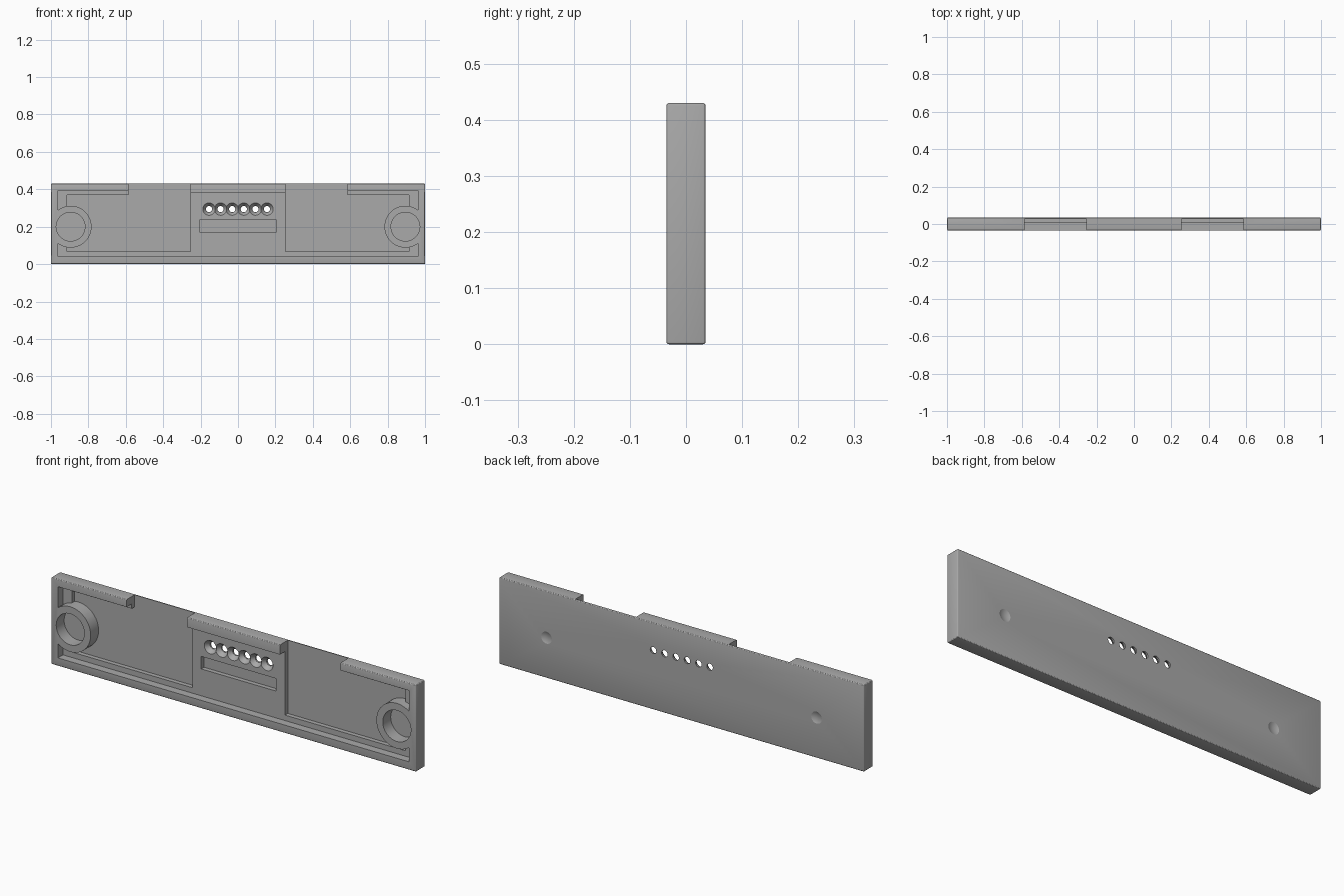
import bpy
import bmesh
from math import radians
from mathutils import Matrix, Vector

if "Cube" in bpy.data.objects:
    bpy.data.objects.remove(bpy.data.objects["Cube"], do_unlink=True)

WIDTH, DEPTH, HEIGHT = 2.0, 0.07, 0.43
FRONT, BACK = -DEPTH / 2, DEPTH / 2
STEP, FLOOR = 0.005, 0.027      # y of the shallow ledge and of the pocket floor
OUT = -0.1                      # y in front of the panel, where cutters start
BOSS_X, BOSS_Z = 0.895, 0.2
LIP, GAP = 0.254, 0.586         # edges of the two openings in the top rail

grey = bpy.data.materials.new("grey plastic")
grey.use_nodes = True
grey.diffuse_color = (0.4, 0.4, 0.4, 1)
grey.node_tree.nodes["Principled BSDF"].inputs["Base Color"].default_value = (0.4, 0.4, 0.4, 1)


def finish(name, bm):
    bmesh.ops.recalc_face_normals(bm, faces=bm.faces)
    mesh = bpy.data.meshes.new(name)
    bm.to_mesh(mesh)
    bm.free()
    mesh.materials.append(grey)
    obj = bpy.data.objects.new(name, mesh)
    bpy.context.collection.objects.link(obj)
    return obj


def box(name, x0, x1, y0, y1, z0, z1):
    bm = bmesh.new()
    size = Matrix.Diagonal((x1 - x0, y1 - y0, z1 - z0, 1))
    centre = Matrix.Translation(((x0 + x1) / 2, (y0 + y1) / 2, (z0 + z1) / 2))
    bmesh.ops.create_cube(bm, size=1, matrix=centre @ size)
    return finish(name, bm)


def outline(name, points, y1):
    """Extrude an x-z outline from in front of the panel back to y1."""
    bm = bmesh.new()
    face = bm.faces.new([bm.verts.new((x, OUT, z)) for x, z in points])
    made = bmesh.ops.extrude_face_region(bm, geom=[face])["geom"]
    verts = [v for v in made if isinstance(v, bmesh.types.BMVert)]
    bmesh.ops.translate(bm, verts=verts, vec=Vector((0, y1 - OUT, 0)))
    return finish(name, bm)


def cone(name, x, z, y0, y1, r0, r1):
    """Round cutter along y, radius r0 at y0 and r1 at y1."""
    bm = bmesh.new()
    place = Matrix.Translation((x, (y0 + y1) / 2, z)) @ Matrix.Rotation(radians(-90), 4, "X")
    bmesh.ops.create_cone(bm, cap_ends=True, segments=48, radius1=r0, radius2=r1,
                          depth=y1 - y0, matrix=place)
    return finish(name, bm)


def ball(name, x, y, z, r):
    bm = bmesh.new()
    bmesh.ops.create_uvsphere(bm, u_segments=64, v_segments=48, radius=r,
                              matrix=Matrix.Translation((x, y, z)) @ Matrix.Rotation(radians(90), 4, "X"))
    return finish(name, bm)


def apply(obj, mod):
    bpy.context.view_layer.objects.active = obj
    bpy.ops.object.modifier_apply(modifier=mod.name)


def cut(obj, cutter):
    mod = obj.modifiers.new("cut", "BOOLEAN")
    mod.operation = "DIFFERENCE"
    mod.solver = "EXACT"
    mod.object = cutter
    apply(obj, mod)
    bpy.data.objects.remove(cutter, do_unlink=True)


# Panel block with softened edges
panel = box("panel", -WIDTH / 2, WIDTH / 2, FRONT, BACK, 0, HEIGHT)
bevel = panel.modifiers.new("edges", "BEVEL")
bevel.width, bevel.segments = 0.005, 3
apply(panel, bevel)

# Shallow ledge all round, open at the top on both sides of the middle lip
half = [(0.963, 0.04), (0.963, 0.393), (GAP, 0.393), (GAP, 0.5), (LIP, 0.5), (LIP, 0.382)]
ledge = outline("ledge_cutter", half + [(-x, z) for x, z in reversed(half)], STEP)
for s in (-1, 1):
    cut(ledge, cone("boss_keep", s * BOSS_X, BOSS_Z, -0.2, 0.1, 0.112, 0.112))
cut(panel, ledge)

# Deep pockets either side, leaving the round bosses standing
for s in (-1, 1):
    points = [(LIP, 0.067), (0.914, 0.067), (0.914, 0.37), (GAP, 0.37), (GAP, 0.5), (LIP, 0.5)]
    pocket = outline("pocket_cutter", [(s * x, z) for x, z in points], FLOOR)
    cut(pocket, cone("boss_keep", s * BOSS_X, BOSS_Z, -0.2, 0.1, 0.112, 0.112))
    cut(panel, pocket)
    # Bore of the boss and shallow dimple on the back
    cut(panel, cone("bore_cutter", s * BOSS_X, BOSS_Z, OUT, FLOOR, 0.077, 0.077))
    cut(panel, ball("dimple_cutter", s * 0.74, BACK + 0.0635, BOSS_Z, 0.07))

# Slot below the holes
cut(panel, box("slot_cutter", -0.205, 0.205, OUT, FLOOR, 0.173, 0.235))

# Row of countersunk through holes
for i in range(6):
    x = (i - 2.5) * 0.062
    cut(panel, cone("sink_cutter", x, 0.294, STEP - 0.002, FLOOR, 0.0345, 0.017))
    cut(panel, cone("hole_cutter", x, 0.294, STEP, BACK + 0.02, 0.0165, 0.0165))

bpy.ops.object.select_all(action="DESELECT")
panel.select_set(True)
bpy.context.view_layer.objects.active = panel
bpy.ops.object.shade_smooth_by_angle(angle=radians(20))
